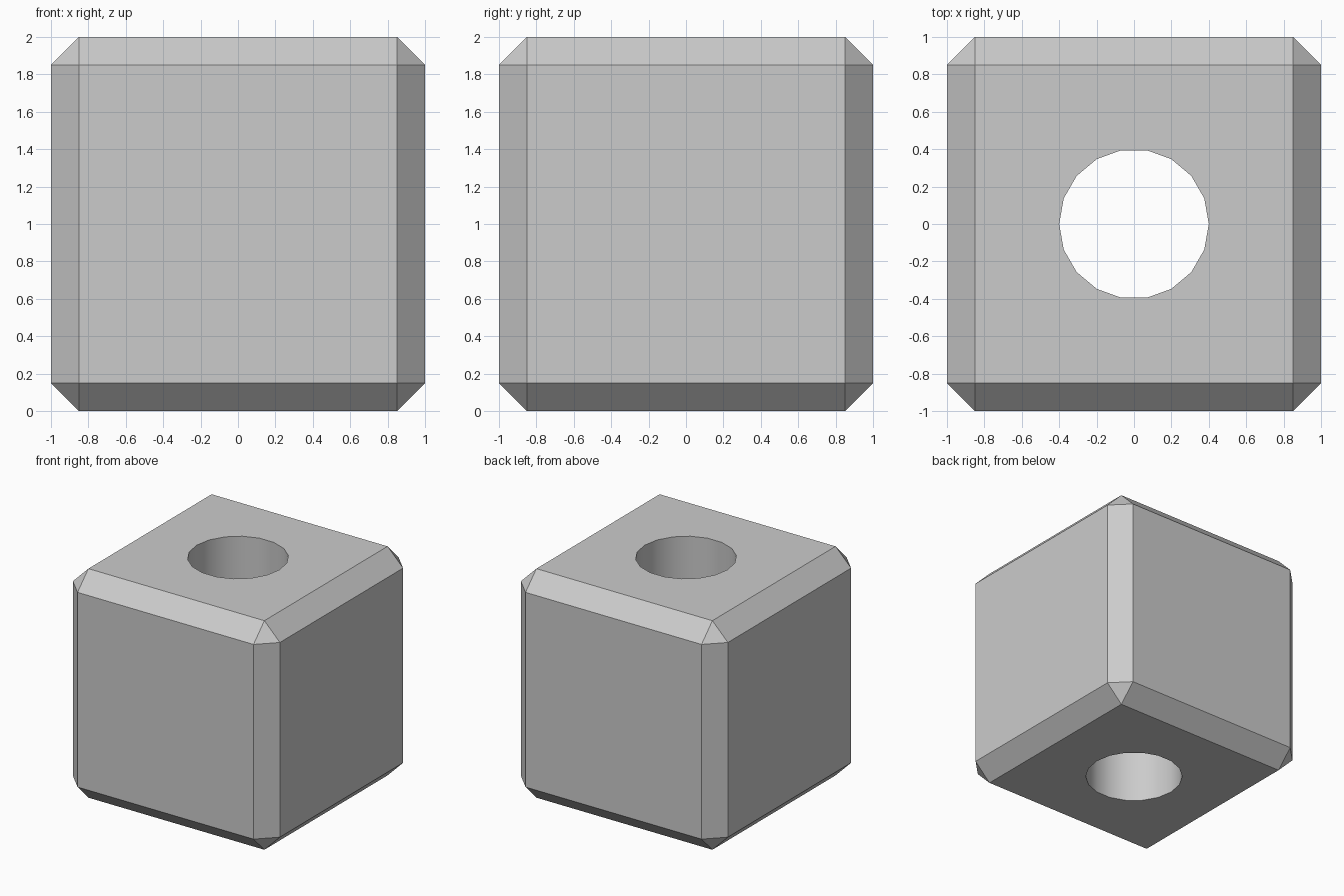
import bpy
import math

if "Cube" in bpy.data.objects:
    bpy.data.objects.remove(bpy.data.objects["Cube"])

SIZE, CHAMFER, HOLE_RADIUS, HOLE_SIDES = 2.0, 0.15, 0.4, 18

# Hole cutter, with one corner on the x axis
bpy.ops.mesh.primitive_cylinder_add(vertices=HOLE_SIDES, radius=HOLE_RADIUS, depth=SIZE * 2,
                                    location=(0, 0, SIZE / 2), rotation=(0, 0, math.pi / 2))
cutter = bpy.context.object
cutter.name = "hole_cutter"
cutter.hide_render = True

# Block with flat chamfers on every edge
bpy.ops.mesh.primitive_cube_add(size=SIZE, location=(0, 0, SIZE / 2))
block = bpy.context.object
block.name = "drilled_block"

bevel = block.modifiers.new("chamfer", 'BEVEL')
bevel.width = CHAMFER
bevel.segments = 1
bevel.limit_method = 'NONE'

# Vertical through hole
drill = block.modifiers.new("hole", 'BOOLEAN')
drill.operation = 'DIFFERENCE'
drill.solver = 'EXACT'
drill.object = cutter

for name in ("chamfer", "hole"):
    bpy.ops.object.modifier_apply(modifier=name)
bpy.data.objects.remove(cutter)

# Smooth hole wall, crisp chamfers
bpy.ops.object.shade_smooth_by_angle(angle=math.radians(30))
